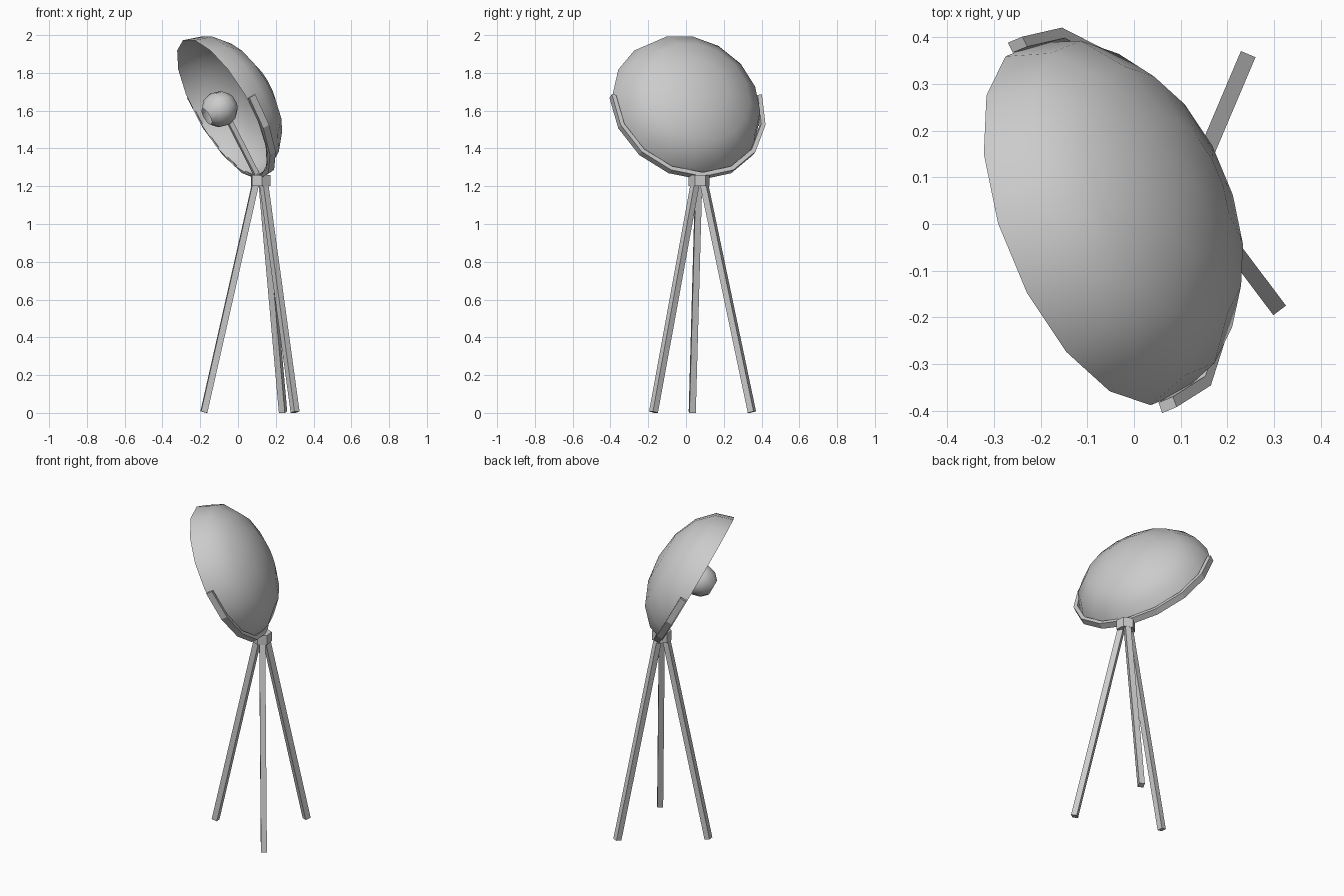
import bpy, bmesh
from math import sin, cos, pi, radians
from mathutils import Vector, Matrix

if "Cube" in bpy.data.objects:
    bpy.data.objects.remove(bpy.data.objects["Cube"])

# Tilted frame of the shade: local x = pivot axis, y = up along the rim, z = back of bowl
yaw, tilt = radians(22.6), radians(28)
d = Vector((cos(yaw), sin(yaw), 0))
ax = Vector((-sin(yaw), cos(yaw), 0))
up = Vector((-d.x * sin(tilt), -d.y * sin(tilt), cos(tilt)))
back = Vector((d.x * cos(tilt), d.y * cos(tilt), sin(tilt)))
FRAME = Matrix.Translation((-0.085, 0.0, 1.615)) @ Matrix((ax, up, back)).transposed().to_4x4()


def add(name, verts, faces, matrix=None, smooth=False):
    me = bpy.data.meshes.new(name)
    me.from_pydata([tuple(v) for v in verts], [], faces)
    if matrix:
        me.transform(matrix)
    bm = bmesh.new()
    bm.from_mesh(me)
    bmesh.ops.remove_doubles(bm, verts=bm.verts, dist=1e-5)
    bmesh.ops.recalc_face_normals(bm, faces=bm.faces)
    bm.to_mesh(me)
    bm.free()
    for p in me.polygons:
        p.use_smooth = smooth
    ob = bpy.data.objects.new(name, me)
    bpy.context.collection.objects.link(ob)
    return ob


def lathe(name, profile, n, offset, matrix=None, smooth=True):
    """Revolve (radius, z) points around local z; rings left open."""
    verts = [(r * cos(offset + 2 * pi * i / n), r * sin(offset + 2 * pi * i / n), z)
             for r, z in profile for i in range(n)]
    faces = [(k * n + i, k * n + (i + 1) % n, (k + 1) * n + (i + 1) % n, (k + 1) * n + i)
             for k in range(len(profile) - 1) for i in range(n)]
    return add(name, verts, faces, matrix, smooth)


def sweep(name, sections, matrix=None):
    """Join four-point cross sections into a capped bar."""
    m = len(sections)
    verts = [v for s in sections for v in s]
    faces = [(4 * k + j, 4 * k + (j + 1) % 4, 4 * k + 4 + (j + 1) % 4, 4 * k + 4 + j)
             for k in range(m - 1) for j in range(4)]
    faces += [(3, 2, 1, 0), tuple(range(4 * m - 4, 4 * m))]
    return add(name, verts, faces, matrix)


def bar(name, p, q, w, side):
    """Square bar from p to q, with one face pair square to side."""
    p, q = Vector(p), Vector(q)
    s = Vector(side).normalized()
    t = (q - p).cross(s).normalized()
    h = w / 2
    offs = [s * h + t * h, -s * h + t * h, -s * h - t * h, s * h - t * h]
    return sweep(name, [[e + o for o in offs] for e in (p, q)])


# Bowl shade: open half ellipsoid
bowl = [(0.413 * cos(t), 0.262 * sin(t)) for t in (k * pi / 8 for k in range(4))]
lathe("shade", bowl + [(0.0, 0.262)], 16, pi / 16, FRAME)

# Bulb with an open front end
angs = [radians(a) for a in (0, 30, 60, 90, 120, 150)]
bulb = [(0.097 * sin(t), 0.097 * cos(t) - 0.015) for t in angs]
lathe("bulb", bulb, 10, 0, FRAME)

# Stem holding the bulb from the lower rim
bar("bulb_stem", FRAME @ Vector((0, -0.07, 0.005)), FRAME @ Vector((0, -0.405, 0.01)), 0.026, ax)

# Curved yoke around the lower half of the shade
sections = []
for k in range(9):
    t = radians(-90 + 24.4 * (k - 4))
    sections.append([(r * cos(t), r * sin(t), z) for r, z in
                     ((0.410, 0.006), (0.434, 0.006), (0.434, 0.044), (0.410, 0.044))])
sweep("yoke", sections, FRAME)

# Six-sided hub
HX, HY = 0.12, 0.07
lathe("hub", [(0, 1.2), (0.056, 1.2), (0.056, 1.26), (0, 1.26)], 6, radians(37),
      Matrix.Translation((HX, HY, 0)), smooth=False)

# Tripod legs
for i, deg in enumerate((67, 187, 307)):
    a = radians(deg)
    c, s = cos(a), sin(a)
    bar(f"leg_{i + 1}", (HX + 0.303 * c, HY + 0.303 * s, 0.004),
        (HX + 0.027 * c, HY + 0.027 * s, 1.215), 0.034, (-s, c, 0))
